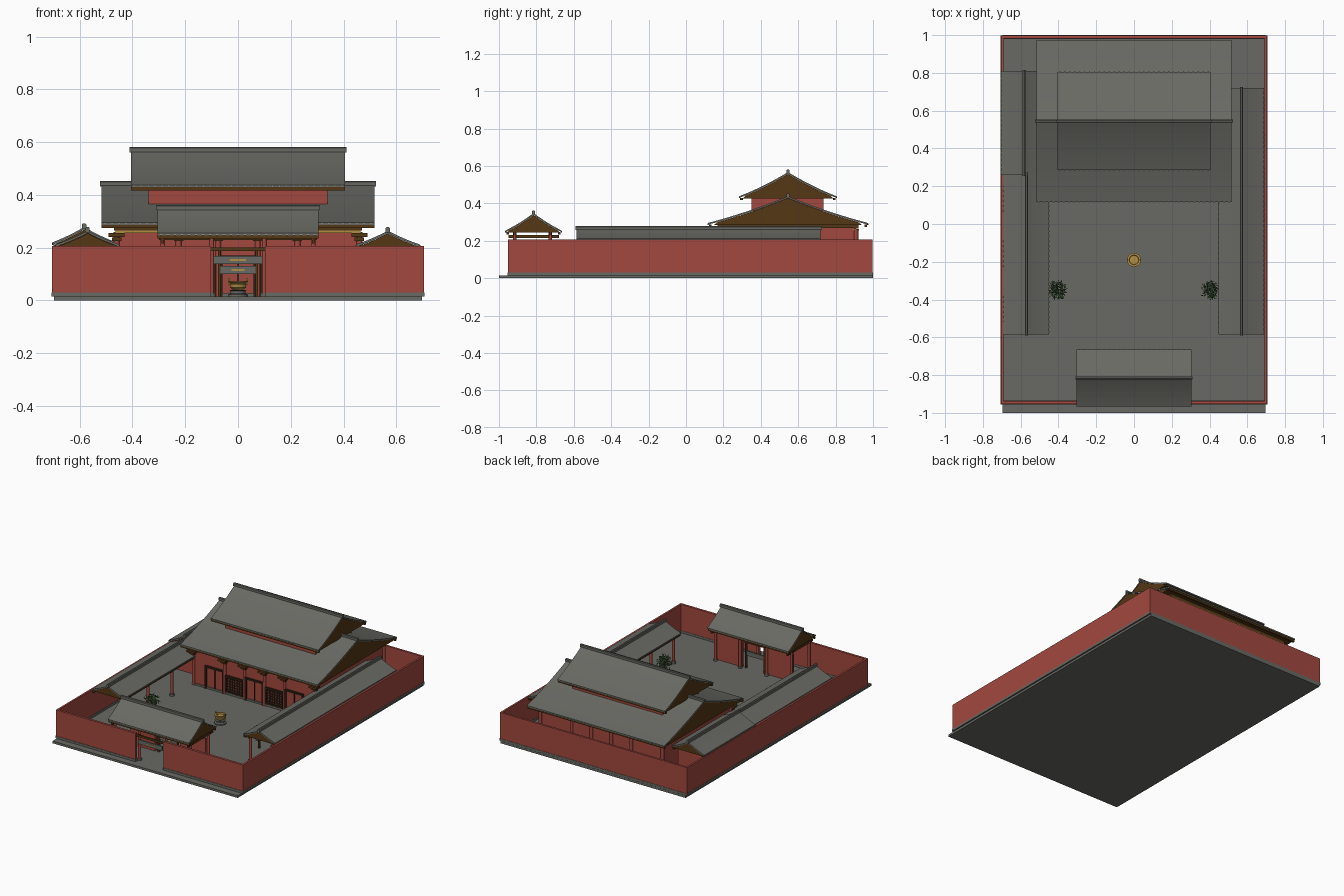
import bpy, bmesh, math, random
from mathutils import Vector, Matrix

if "Cube" in bpy.data.objects:
    bpy.data.objects.remove(bpy.data.objects["Cube"])
random.seed(4)


def mat(name, c):
    m = bpy.data.materials.new(name)
    m.diffuse_color = (*c, 1)
    m.use_nodes = True
    m.node_tree.nodes["Principled BSDF"].inputs["Base Color"].default_value = m.diffuse_color
    return m


RED = mat("red_plaster", (0.36, 0.065, 0.05))
GREY = mat("grey_tile", (0.14, 0.143, 0.125))
BROWN = mat("brown_wood", (0.09, 0.038, 0.008))
DARK = mat("dark_wood", (0.03, 0.015, 0.008))
GOLD = mat("gold", (0.45, 0.28, 0.06))
GREEN = mat("leaf_green", (0.07, 0.15, 0.05))
PALE = mat("pale_tile_end", (0.3, 0.3, 0.26))


def finish(name, bm, m):
    bmesh.ops.recalc_face_normals(bm, faces=bm.faces[:])
    me = bpy.data.meshes.new(name)
    bm.to_mesh(me)
    bm.free()
    me.materials.append(m)
    ob = bpy.data.objects.new(name, me)
    bpy.context.collection.objects.link(ob)
    return ob


def boxes(name, m, *specs):
    """Each spec is x0, x1, y0, y1, z0, z1."""
    bm = bmesh.new()
    for x0, x1, y0, y1, z0, z1 in specs:
        M = Matrix.Translation(((x0 + x1) / 2, (y0 + y1) / 2, (z0 + z1) / 2))
        M = M @ Matrix.Diagonal((abs(x1 - x0), y1 - y0, z1 - z0, 1))
        bmesh.ops.create_cube(bm, size=1, matrix=M)
    return finish(name, bm, m)


def posts(name, m, spots, r, z0, z1, r2=None, n=12):
    bm = bmesh.new()
    for x, y in spots:
        bmesh.ops.create_cone(bm, cap_ends=True, segments=n, radius1=r, radius2=r2 or r,
                              depth=z1 - z0, matrix=Matrix.Translation((x, y, (z0 + z1) / 2)))
    return finish(name, bm, m)


def prism(name, m, pts, half, place):
    """Extrude a span/height profile along the ridge direction."""
    bm = bmesh.new()
    ends = [[bm.verts.new(place(s, u, z)) for u, z in pts] for s in (-half, half)]
    for e in ends:
        bm.faces.new(e)
    for i in range(len(pts)):
        j = (i + 1) % len(pts)
        bm.faces.new((ends[0][i], ends[0][j], ends[1][j], ends[1][i]))
    return finish(name, bm, m)


def lathe(name, m, x, y, profile, n=20):
    bm = bmesh.new()
    rings = [[bm.verts.new((x + r * math.cos(k * math.tau / n), y + r * math.sin(k * math.tau / n), z))
              for k in range(n)] for r, z in profile]
    for a, b in zip(rings, rings[1:]):
        for k in range(n):
            bm.faces.new((a[k], a[(k + 1) % n], b[(k + 1) % n], b[k]))
    bm.faces.new(rings[0])
    bm.faces.new(rings[-1])
    return finish(name, bm, m)


def roof(name, cx, cy, half, span, ze, zr, along_x, t=0.009):
    """Curved gable roof: tiled shell, timber gable, ridge, fascia and tile ends."""
    def place(s, u, z):
        return (cx + s, cy + u, z) if along_x else (cx + u, cy + s, z)

    def height(u):
        v = 1 - abs(u) / span
        return ze + (zr - ze) * (0.78 * v + 0.22 * v * v)
    us = [span * i / 8 for i in range(-8, 9)]
    top = [(u, height(u)) for u in us]
    low = [(u, z - t) for u, z in top]
    prism(name + "_tiles", GREY, top + low[::-1], half, place)
    prism(name + "_gable", BROWN, [(u, z - 0.001) for u, z in low[1:-1]]
          + [(span * 0.93, ze - t - 0.003), (-span * 0.93, ze - t - 0.003)], half - 0.002, place)
    w, h = 0.008, 0.014
    prism(name + "_ridge", GREY, [(-w, zr - 0.006), (-w, zr + h - 0.004), (-w / 2, zr + h), (w / 2, zr + h),
                                  (w, zr + h - 0.004), (w, zr - 0.006)], half + 0.006, place)
    # fascia boards and round tile ends on both eaves
    bm, tb = bmesh.new(), bmesh.new()
    for sd in (-1, 1):
        c = Vector(place(0, sd * (span - 0.012), ze - t - 0.006))
        size = (half * 2, 0.014, 0.012, 1) if along_x else (0.014, half * 2, 0.012, 1)
        bmesh.ops.create_cube(bm, size=1, matrix=Matrix.Translation(c) @ Matrix.Diagonal(size))
        n = int(half * 2 / 0.026)
        for i in range(n):
            c = Vector(place(-half + (i + 0.5) * 2 * half / n, sd * (span - 0.001), ze - 0.006))
            rot = Matrix.Rotation(math.pi / 2, 4, 'X' if along_x else 'Y')
            bmesh.ops.create_cone(tb, cap_ends=True, segments=6, radius1=0.004, radius2=0.004,
                                  depth=0.006, matrix=Matrix.Translation(c) @ rot)
    finish(name + "_fascia", bm, BROWN)
    finish(name + "_tile_ends", tb, PALE if along_x else GREY)


# courtyard slab and enclosing wall with stone foot
G = 0.015
boxes("courtyard_slab", GREY, (-0.697, 0.697, -1, 1, 0, G))
WALLS = [(-0.705, -0.692, -0.95, 0.995), (0.692, 0.705, -0.95, 0.995), (-0.705, 0.705, 0.983, 0.997),
         (-0.705, -0.105, -0.952, -0.936), (0.105, 0.705, -0.952, -0.936)]
boxes("enclosure_wall", RED, *[w + (G, 0.207) for w in WALLS])
boxes("wall_foot", GREY, *[(a - 0.002, b + 0.002, c - 0.003, d + 0.002, G, 0.03) for a, b, c, d in WALLS])

# gate house
roof("gate_roof", 0, -0.815, 0.305, 0.15, 0.255, 0.348, True)
boxes("gate_rear_wall", RED, *[(s * 0.095, s * 0.285, -0.757, -0.742, G, 0.2) for s in (-1, 1)])
gate_posts = [(s * x, y) for s in (-1, 1) for x in (0.1, 0.285) for y in (-0.915, -0.725)]
posts("gate_columns", RED, gate_posts, 0.009, G, 0.245)
posts("gate_column_bases", GREY, gate_posts, 0.014, G, 0.027)
boxes("gate_beams", BROWN, *[(-0.3, 0.3, y - 0.006, y + 0.006, 0.228, 0.245) for y in (-0.915, -0.725)],
      *[(s * 0.285 - 0.005, s * 0.285 + 0.005, -0.95, -0.68, 0.215, 0.23) for s in (-1, 1)],
      (-0.105, 0.105, -0.95, -0.938, 0.187, 0.2), (-0.105, 0.105, -0.757, -0.742, 0.187, 0.2))
boxes("gate_plaques", GREY, (-0.092, 0.092, -0.947, -0.939, 0.138, 0.168),
      (-0.066, 0.066, -0.753, -0.745, 0.1, 0.13))
boxes("gate_plaque_trim", GOLD, (-0.03, 0.03, -0.949, -0.946, 0.15, 0.156),
      (-0.025, 0.025, -0.755, -0.752, 0.112, 0.118))
boxes("gate_door_frame", BROWN, *[(s * 0.066, s * 0.075, -0.757, -0.742, G, 0.187) for s in (-1, 1)])

# main hall with two stacked roofs
F = 0.18
boxes("hall_body", RED, (-0.46, 0.46, F, 0.91, G, 0.285))
boxes("hall_foot", GREY, (-0.466, 0.466, F - 0.006, 0.916, G, 0.027))
boxes("hall_upper_body", RED, (-0.34, 0.34, 0.35, 0.735, 0.36, 0.43))
roof("hall_lower_roof", 0, 0.545, 0.517, 0.428, 0.295, 0.438, True)
roof("hall_upper_roof", 0, 0.545, 0.406, 0.26, 0.438, 0.567, True)
hall_posts = [(s * x, y) for s in (-1, 1) for x in (0.46, 0.225, 0.075) for y in (F, 0.91)]
posts("hall_columns", RED, hall_posts, 0.011, G, 0.26)
boxes("hall_beams", BROWN, *[(-0.47, 0.47, y - 0.012, y + 0.012, 0.265, 0.284) for y in (F, 0.91)],
      *[(s * 0.46 - 0.01, s * 0.46 + 0.01, F, 0.91, 0.268, 0.284) for s in (-1, 1)])
boxes("hall_gold_band", GOLD, *[(-0.465, 0.465, y - 0.014, y + 0.014, 0.256, 0.264) for y in (F, 0.91)])
boxes("hall_brackets", BROWN, *[(x - w, x + w, F - d, F, z, z + 0.014) for x, y in hall_posts if y == F
                                for w, d, z in ((0.018, 0.02, 0.225), (0.03, 0.035, 0.241))])

# hall doorways and lattice windows
frames, lattice = [], []
for x, w, z1 in ((-0.3, 0.065, 0.17), (0, 0.065, 0.17), (0.3, 0.065, 0.17),
                 (-0.15, 0.06, 0.145), (0.15, 0.06, 0.145)):
    z0 = G if z1 > 0.15 else 0.03
    frames += [(x + s * w - 0.006, x + s * w + 0.006, F - 0.01, F, z0, z1) for s in (-1, 1)]
    frames += [(x - w, x + w, F - 0.01, F, z1 - 0.012, z1)]
    if z1 < 0.15:
        frames.append((x - w, x + w, F - 0.01, F, z0, z0 + 0.01))
        lattice += [(x + i * 0.018 - 0.003, x + i * 0.018 + 0.003, F - 0.006, F, z0, z1) for i in range(-2, 3)]
        lattice += [(x - w, x + w, F - 0.006, F, z0 + i * 0.018, z0 + i * 0.018 + 0.006) for i in range(1, 6)]
    else:
        frames.append((x - 0.003, x + 0.003, F - 0.005, F, z0, z1))
boxes("hall_door_frames", DARK, *frames)
boxes("hall_lattice", DARK, *lattice)

# side galleries
for side, x, y1 in (("right", 0.568, 0.72), ("left", -0.57, 0.27)):
    s = 1 if x > 0 else -1
    cy, half = (y1 - 0.585) / 2, (y1 + 0.585) / 2
    roof(side + "_gallery_roof", x, cy, half, 0.121, 0.212, 0.264, False)
    n = 6 if y1 > 0.5 else 4
    spots = [(s * 0.475, -0.545 + i * (y1 + 0.5) / (n - 1)) for i in range(n)]
    posts(side + "_gallery_columns", RED, spots, 0.009, G, 0.203)
    posts(side + "_gallery_bases", GREY, spots, 0.016, G, 0.028)
    boxes(side + "_gallery_beam", BROWN, (s * 0.469, s * 0.481, -0.57, y1 - 0.02, 0.183, 0.2))
roof("side_room_roof", -0.583, 0.535, 0.275, 0.121, 0.22, 0.278, False)
boxes("side_room_body", RED, (-0.685, -0.485, 0.3, 0.78, G, 0.212))

# incense burner
lathe("burner_pedestal", GREY, 0, -0.19, [(0.038, G), (0.038, 0.022), (0.028, 0.026), (0.028, 0.036), (0.035, 0.04)])
lathe("burner_bowl", GOLD, 0, -0.19, [(0.018, 0.04), (0.03, 0.048), (0.032, 0.06), (0.027, 0.064),
                                      (0.037, 0.07), (0.037, 0.074), (0.026, 0.074), (0.024, 0.064)])
boxes("burner_handles", GOLD, *[(s * 0.031, s * 0.038, -0.194, -0.186, 0.06, 0.084) for s in (-1, 1)])

# courtyard trees: trunk plus a ball of small leaves
TREES = [(-0.405, -0.35), (0.405, -0.35)]
posts("tree_trunks", BROWN, TREES, 0.008, G, 0.12, 0.004, 8)
bm = bmesh.new()
for tx, ty in TREES:
    for _ in range(260):
        d = Vector([random.gauss(0, 1) for _ in range(3)]).normalized()
        c = Vector((tx, ty, 0.115)) + d * random.uniform(0.02, 0.053)
        a = d.cross(Vector([random.gauss(0, 1) for _ in range(3)])).normalized()
        b = (d * 0.6 + Vector([random.gauss(0, 0.5) for _ in range(3)])).normalized()
        bm.faces.new([bm.verts.new(c + v) for v in (-a * 0.005, b * -0.009, a * 0.005, b * 0.009)])
finish("tree_leaves", bm, GREEN)
